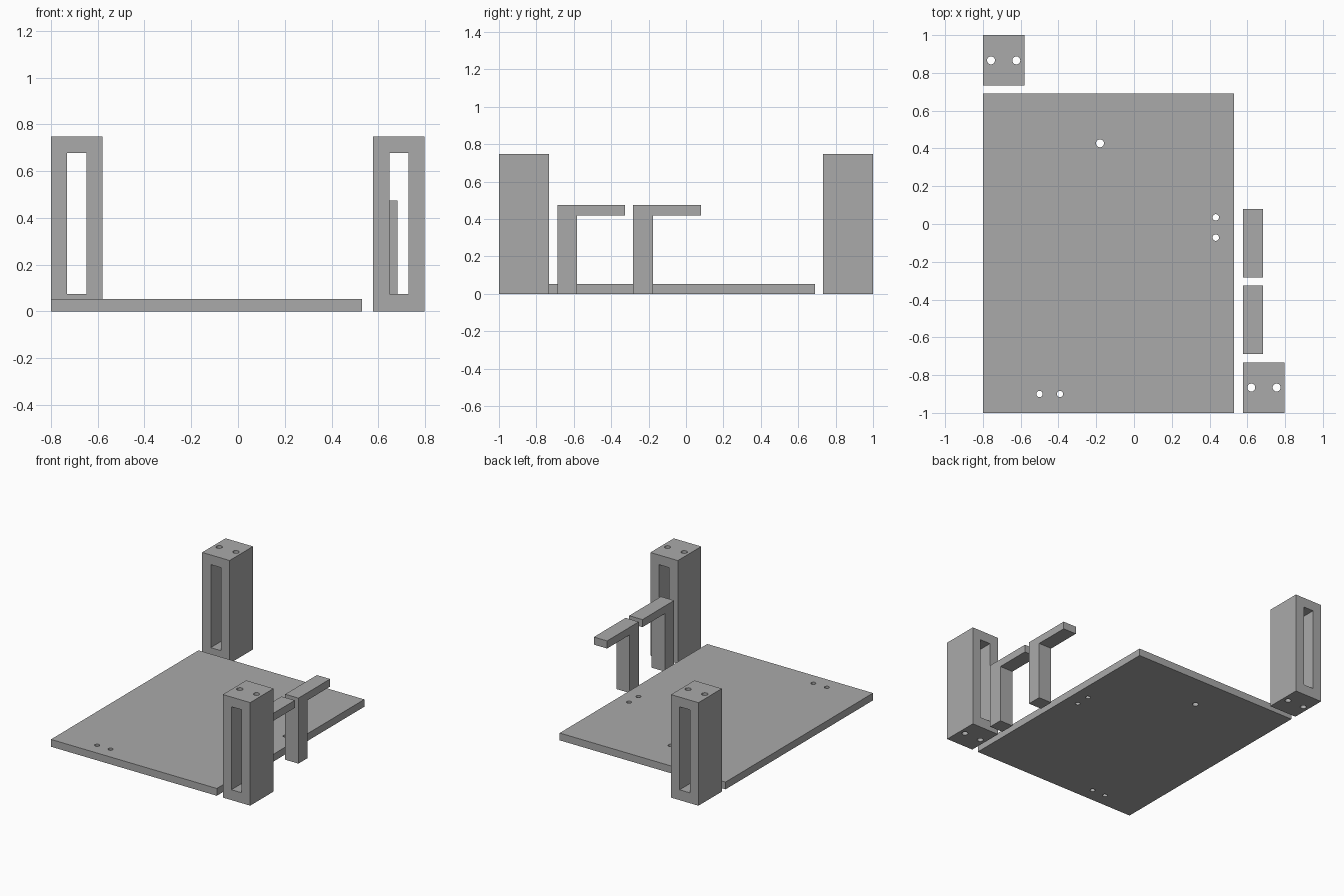
import bpy
import bmesh
from mathutils import Matrix, Vector

cube = bpy.data.objects.get("Cube")
if cube:
    bpy.data.objects.remove(cube, do_unlink=True)

grey = bpy.data.materials.new("plain grey")
grey.use_nodes = True
COLOUR = (0.4, 0.4, 0.4, 1)
grey.diffuse_color = COLOUR
grey.node_tree.nodes["Principled BSDF"].inputs["Base Color"].default_value = COLOUR


def make_object(name, bm):
    mesh = bpy.data.meshes.new(name)
    bm.to_mesh(mesh)
    bm.free()
    mesh.materials.append(grey)
    obj = bpy.data.objects.new(name, mesh)
    bpy.context.collection.objects.link(obj)
    return obj


def add_box(bm, low, high):
    low, high = Vector(low), Vector(high)
    size = Matrix.Diagonal(high - low).to_4x4()
    bmesh.ops.create_cube(bm, size=1, matrix=Matrix.Translation((low + high) / 2) @ size)


def add_drill(bm, x, y, radius):
    bmesh.ops.create_cone(bm, cap_ends=True, segments=32, radius1=radius, radius2=radius,
                          depth=3, matrix=Matrix.Translation((x, y, 0)))


def cut(obj, cutter_bm):
    """Subtract the cutter, bake the result and discard the cutter."""
    cutter = make_object(obj.name + "_cutter", cutter_bm)
    cutter.hide_render = True
    mod = obj.modifiers.new("cut", 'BOOLEAN')
    mod.operation, mod.solver, mod.object = 'DIFFERENCE', 'EXACT', cutter
    bpy.context.view_layer.update()
    graph = bpy.context.evaluated_depsgraph_get()
    baked = bpy.data.meshes.new_from_object(obj.evaluated_get(graph))
    obj.modifiers.clear()
    obj.data = baked
    bpy.data.objects.remove(cutter, do_unlink=True)
    bpy.context.view_layer.objects.active = obj
    obj.select_set(True)
    bpy.ops.object.shade_smooth_by_angle()
    obj.select_set(False)


# Base plate with drilled holes
bm = bmesh.new()
add_box(bm, (-0.8, -1, 0), (0.53, 0.69, 0.053))
plate = make_object("base_plate", bm)
drills = bmesh.new()
for x, y, r in [(-0.18, 0.427, 0.021), (0.433, 0.035, 0.017), (0.433, -0.072, 0.017),
                (-0.5, -0.9, 0.017), (-0.392, -0.9, 0.017)]:
    add_drill(drills, x, y, r)
cut(plate, drills)


# Slotted posts, each with two vertical bolt holes through the side walls
def post(name, x, y):
    bm = bmesh.new()
    add_box(bm, (x - 0.11, y - 0.134, 0), (x + 0.11, y + 0.134, 0.747))
    obj = make_object(name, bm)
    cutter = bmesh.new()
    add_box(cutter, (x - 0.041, y - 0.3, 0.075), (x + 0.041, y + 0.3, 0.677))
    for side in (-1, 1):
        add_drill(cutter, x + side * 0.067, y, 0.021)
    cut(obj, cutter)


post("back_post", -0.69, 0.866)
post("front_post", 0.688, -0.866)


# L-shaped brackets extruded across x
def bracket(name, y):
    outline = [(0, 0), (0.106, 0), (0.106, 0.42), (0.363, 0.42), (0.363, 0.475), (0, 0.475)]
    bm = bmesh.new()
    side = bm.faces.new([bm.verts.new((0.577, y + dy, z)) for dy, z in outline])
    grown = bmesh.ops.extrude_face_region(bm, geom=[side])["geom"]
    verts = [g for g in grown if isinstance(g, bmesh.types.BMVert)]
    bmesh.ops.translate(bm, verts=verts, vec=(0.106, 0, 0))
    bmesh.ops.recalc_face_normals(bm, faces=bm.faces)
    make_object(name, bm)


bracket("front_bracket", -0.688)
bracket("rear_bracket", -0.283)
